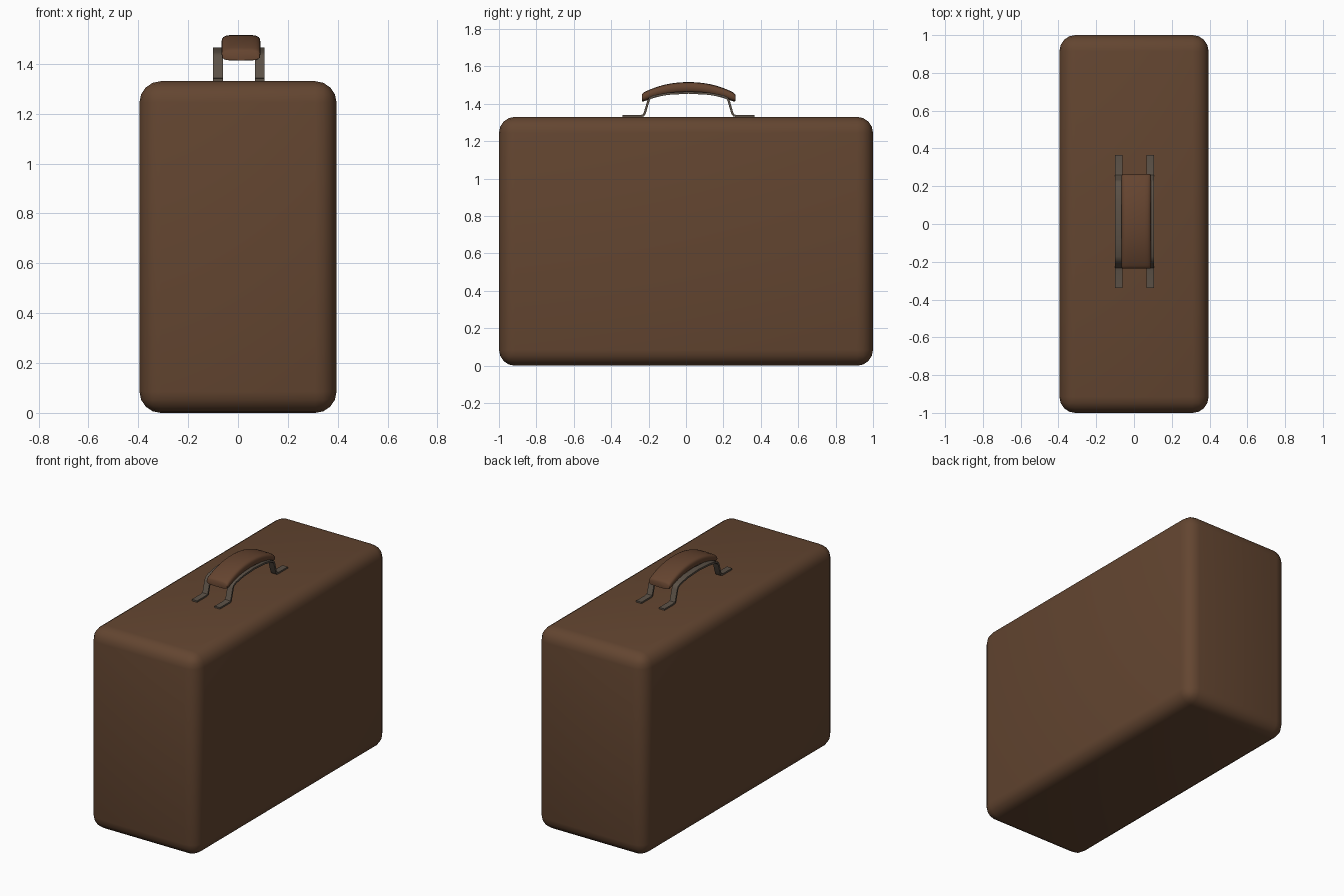
import bpy, bmesh, math

if "Cube" in bpy.data.objects:
    bpy.data.objects.remove(bpy.data.objects["Cube"])

def material(name, rgb):
    m = bpy.data.materials.new(name)
    m.diffuse_color = (*rgb, 1)
    m.use_nodes = True
    m.node_tree.nodes["Principled BSDF"].inputs["Base Color"].default_value = m.diffuse_color
    return m

brown = material("brown leather", (0.125, 0.060, 0.030))
grip_brown = material("grip leather", (0.130, 0.058, 0.029))
metal = material("dull metal", (0.105, 0.082, 0.062))

def make_object(name, bm, mat, angle):
    bmesh.ops.recalc_face_normals(bm, faces=bm.faces)
    me = bpy.data.meshes.new(name)
    bm.to_mesh(me)
    bm.free()
    me.materials.append(mat)
    ob = bpy.data.objects.new(name, me)
    bpy.context.collection.objects.link(ob)
    bpy.ops.object.select_all(action='DESELECT')
    ob.select_set(True)
    bpy.context.view_layer.objects.active = ob
    bpy.ops.object.shade_smooth_by_angle(angle=math.radians(angle))
    return ob

def loft(bm, rings):
    """Skin closed rings of points and cap both ends."""
    vs = [[bm.verts.new(p) for p in r] for r in rings]
    n = len(vs[0])
    for a, b in zip(vs, vs[1:]):
        for i in range(n):
            bm.faces.new((a[i], a[(i + 1) % n], b[(i + 1) % n], b[i]))
    bm.faces.new(vs[0])
    bm.faces.new(vs[-1])

# Case body: rounded box
bm = bmesh.new()
bmesh.ops.create_cube(bm, size=1)
for v in bm.verts:
    v.co = (v.co.x * 0.79, v.co.y * 2.0, (v.co.z + 0.5) * 1.33)
bmesh.ops.bevel(bm, geom=bm.edges[:], offset=0.085, segments=4,
                profile=0.5, affect='EDGES')
make_object("case_body", bm, brown, 50)

# Handle straps: flat metal strips, half path mirrored about the handle centre
CY = 0.0135
half = [(0.353, 1.334), (0.26, 1.334), (0.242, 1.338), (0.234, 1.35), (0.215, 1.415),
        (0.207, 1.43), (0.185, 1.44), (0.11, 1.454), (0.0, 1.460)]
path = [(-y, z) for y, z in half] + half[-2::-1]
T = 0.006
for name, x in (("left_handle_strap", -0.080), ("right_handle_strap", 0.087)):
    bm = bmesh.new()
    rings = []
    for i, (y, z) in enumerate(path):
        (y0, z0), (y1, z1) = path[max(i - 1, 0)], path[min(i + 1, len(path) - 1)]
        d = math.hypot(y1 - y0, z1 - z0)
        ny, nz = -(z1 - z0) / d * T, (y1 - y0) / d * T
        rings.append([(x + sx * 0.0195, CY + y + s * ny, z + s * nz)
                      for sx, s in ((-1, -1), (1, -1), (1, 1), (-1, 1))])
    loft(bm, rings)
    make_object(name, bm, metal, 40)

# Grip: arched pad with rounded cross-section and eased ends
bm = bmesh.new()
rings = []
N = 16
stations = [(-1, 0.75), (-0.97, 0.94)] + [(-0.93 + 1.86 * i / N, 1.0) for i in range(N + 1)]
stations += [(0.97, 0.94), (1, 0.75)]
for t, s in stations:
    y = t * 0.25
    mid = 1.486 - 0.054 * abs(t) ** 2.2
    hx, hz = 0.078 * (0.85 + 0.15 * s), (0.030 - 0.006 * t * t) * s
    ring = []
    for k in range(20):
        a = math.tau * k / 20
        c, w = math.cos(a), math.sin(a)
        ring.append((0.012 + hx * math.copysign(abs(c) ** 0.5, c), CY + y,
                     mid + hz * math.copysign(abs(w) ** 0.6, w)))
    rings.append(ring)
loft(bm, rings)
make_object("handle_grip", bm, grip_brown, 50)
